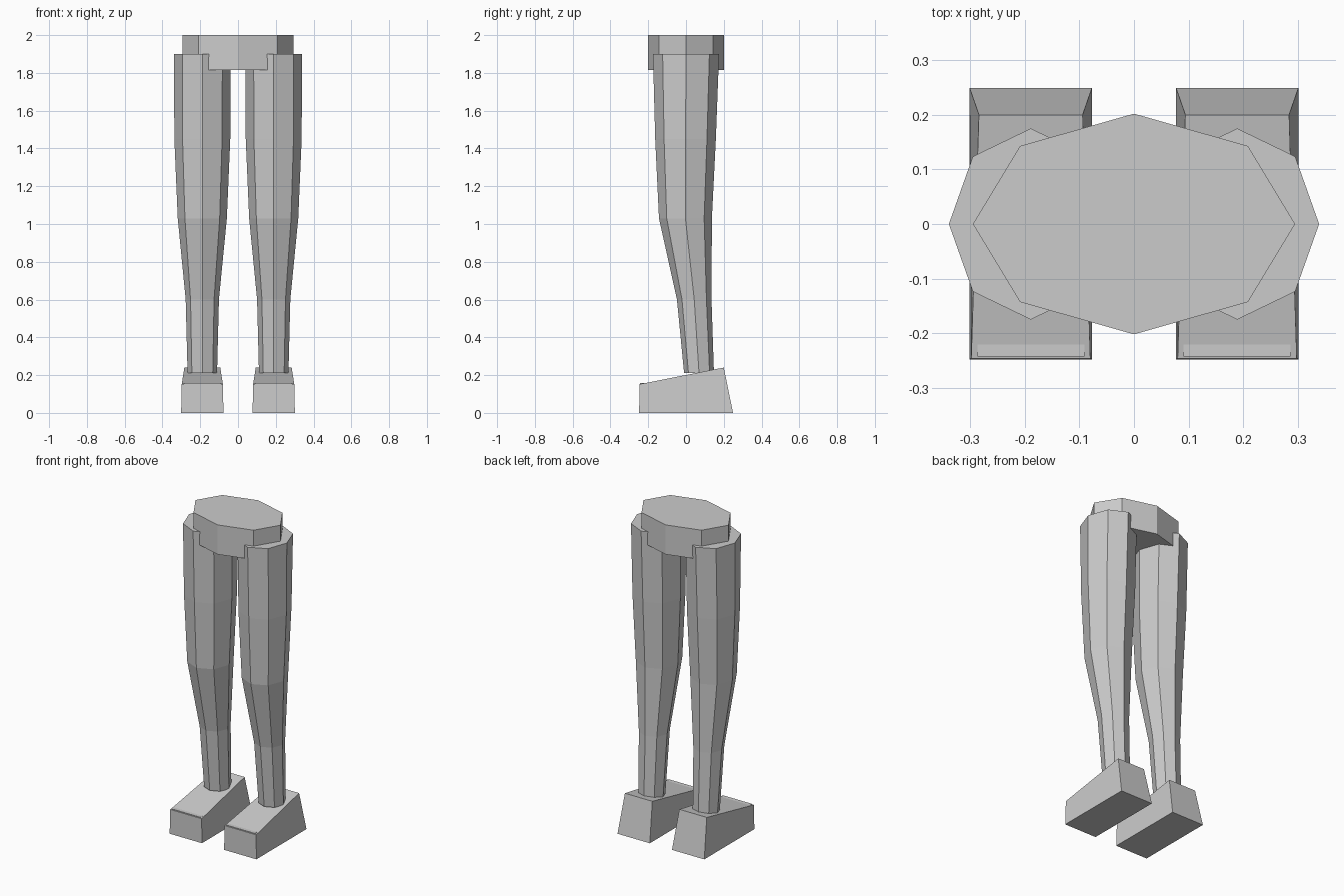
import bpy, bmesh
from math import cos, sin, tau

cube = bpy.data.objects.get("Cube")
if cube:
    bpy.data.objects.remove(cube, do_unlink=True)

grey = bpy.data.materials.new("plain_grey")
grey.use_nodes = True
colour = (0.6, 0.6, 0.6, 1)
grey.diffuse_color = colour
grey.node_tree.nodes["Principled BSDF"].inputs["Base Color"].default_value = colour


def loft(name, rings):
    """Skin a stack of matching rings and cap both ends."""
    bm = bmesh.new()
    loops = [[bm.verts.new(p) for p in ring] for ring in rings]
    n = len(loops[0])
    for low, high in zip(loops, loops[1:]):
        for i in range(n):
            j = (i + 1) % n
            bm.faces.new((low[i], low[j], high[j], high[i]))
    bm.faces.new(loops[0][::-1])
    bm.faces.new(loops[-1])
    bmesh.ops.recalc_face_normals(bm, faces=bm.faces)
    mesh = bpy.data.meshes.new(name)
    bm.to_mesh(mesh)
    bm.free()
    mesh.materials.append(grey)
    obj = bpy.data.objects.new(name, mesh)
    bpy.context.collection.objects.link(obj)
    return obj


def octagon(cx, rx, front, back, z):
    cy, ry = (front + back) / 2, (back - front) / 2
    return [(cx + rx * cos(tau * i / 8), cy + ry * sin(tau * i / 8), z) for i in range(8)]


def rectangle(cx, half, front, back, z_front, z_back, half_back=None):
    hb = half_back or half
    return [(cx - half, front, z_front), (cx + half, front, z_front),
            (cx + hb, back, z_back), (cx - hb, back, z_back)]


# Pelvis block
loft("pelvis", [octagon(0, 0.295, -0.202, 0.202, z) for z in (1.815, 2.0)])

# Leg sections from ankle to hip: half width, front, back, height
leg_sections = [(0.078, -0.01, 0.148, 0.21), (0.088, -0.048, 0.135, 0.6),
                (0.13, -0.143, 0.137, 1.03), (0.148, -0.163, 0.158, 1.45),
                (0.15, -0.175, 0.175, 1.9)]

for side, s in (("left", 1), ("right", -1)):
    cx = 0.189 * s
    loft(side + "_leg", [octagon(cx, *section) for section in leg_sections])
    # Wedge shoe with a narrower, rising top
    loft(side + "_shoe", [rectangle(cx, 0.112, -0.248, 0.249, 0, 0),
                          rectangle(cx, 0.109, -0.246, 0.2, 0.152, 0.24, 0.095)])
    # Level strip along the toe
    loft(side + "_toe_strip", [rectangle(cx, 0.098, -0.243, -0.218, 0.15, 0.15),
                               rectangle(cx, 0.098, -0.243, -0.218, 0.157, 0.157)])
